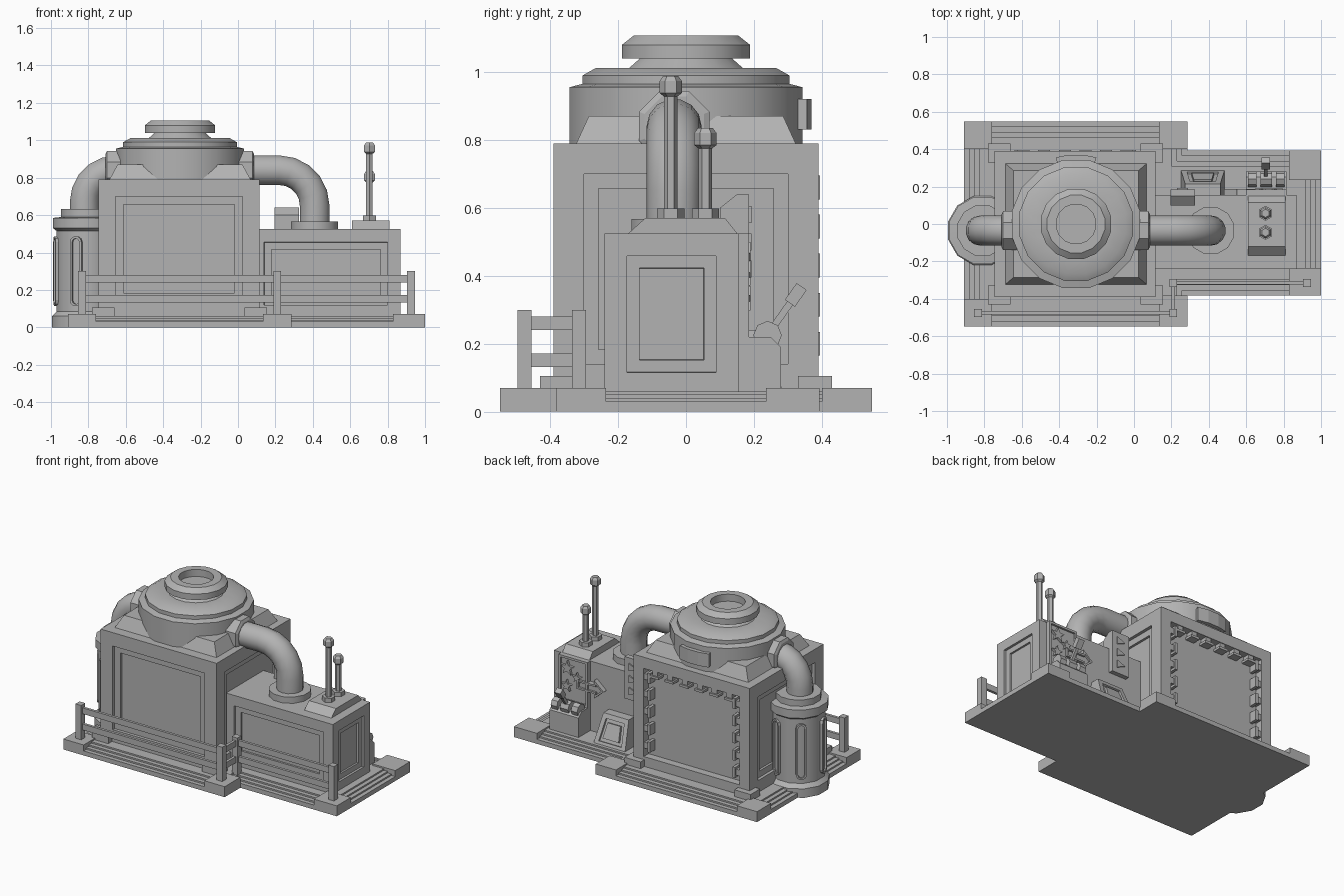
import bpy, bmesh, math
from mathutils import Matrix, Vector

if "Cube" in bpy.data.objects:
    bpy.data.objects.remove(bpy.data.objects["Cube"])

grey = bpy.data.materials.new("stone grey")
grey.diffuse_color = (0.45, 0.45, 0.45, 1)
grey.use_nodes = True
grey.node_tree.nodes["Principled BSDF"].inputs["Base Color"].default_value = grey.diffuse_color


def finish(name, bm, smooth=False):
    bmesh.ops.recalc_face_normals(bm, faces=bm.faces)
    me = bpy.data.meshes.new(name)
    bm.to_mesh(me)
    bm.free()
    me.materials.append(grey)
    ob = bpy.data.objects.new(name, me)
    bpy.context.collection.objects.link(ob)
    if smooth:
        bpy.ops.object.select_all(action='DESELECT')
        ob.select_set(True)
        bpy.context.view_layer.objects.active = ob
        bpy.ops.object.shade_smooth_by_angle(angle=math.radians(35))
    return ob


def box_bm(x0, x1, y0, y1, z0, z1):
    bm = bmesh.new()
    m = Matrix.Translation(((x0+x1)/2, (y0+y1)/2, (z0+z1)/2)) @ Matrix.Diagonal((x1-x0, y1-y0, z1-z0, 1))
    bmesh.ops.create_cube(bm, size=1, matrix=m)
    bm.normal_update()
    return bm


def box(name, *b):
    return finish(name, box_bm(*b))


def face_towards(bm, d):
    return max((f for f in bm.faces), key=lambda f: (f.normal.dot(Vector(d)) > .99, f.calc_center_median().dot(Vector(d))))


def recess(bm, d, steps):
    """Inset the face pointing along d by (width, depth) steps."""
    f = face_towards(bm, d)
    for w, depth in steps:
        bmesh.ops.inset_region(bm, faces=[f], thickness=w, depth=0, use_even_offset=True)
        bmesh.ops.inset_region(bm, faces=[f], thickness=.0005, depth=-depth, use_even_offset=True)


def lathe(name, prof, x, y, n, smooth=True, turn=0.5):
    """Revolve (radius, z) points about a vertical axis."""
    bm = bmesh.new()
    rings = [[bm.verts.new((x+r*math.cos((i+turn)*math.tau/n), y+r*math.sin((i+turn)*math.tau/n), z))
              for i in range(n)] for r, z in prof]
    for a, b in zip(rings, rings[1:]):
        for i in range(n):
            bm.faces.new((a[i], a[(i+1) % n], b[(i+1) % n], b[i]))
    bm.faces.new(rings[0])
    bm.faces.new(rings[-1])
    return finish(name, bm, smooth)


def prism(name, pts, depth, m, groove=None):
    """Extrude a 2D outline along local z, placed by matrix m."""
    bm = bmesh.new()
    f = bm.faces.new([bm.verts.new((u, v, 0)) for u, v in pts])
    f.normal_update()
    if f.normal.z < 0:
        f.normal_flip()
    new = bmesh.ops.extrude_face_region(bm, geom=[f])['geom']
    bmesh.ops.translate(bm, verts=[g for g in new if isinstance(g, bmesh.types.BMVert)], vec=(0, 0, depth))
    bm.normal_update()
    if groove:
        recess(bm, (0, 0, 1), [groove])
    bm.transform(m)
    return finish(name, bm)


def back_wall(x, y, z):
    """Frame whose local z points to +y and local y points up."""
    return Matrix.Translation((x, y, z)) @ Matrix(((-1, 0, 0, 0), (0, 0, 1, 0), (0, 1, 0, 0), (0, 0, 0, 1)))


# Stepped base slabs
for i in range(4):
    s, z = .028*i, .03+.01*i
    box("main_step", -.91+s, .285-s, -.548+s, .548-s, 0, z)
    box("annex_step", 0, 1-s, -.383+s, .393-s, 0, z)
# Base corner blocks
for x0, x1, y0, y1 in ((-.91, -.76, -.548, -.4), (.135, .285, -.548, -.383), (-.91, -.76, .4, .548),
                       (.135, .285, .4, .548), (.83, 1, -.383, -.235), (.83, 1, .235, .393)):
    box("base_corner", x0, x1, y0, y1, 0, .07)

# Main block with recessed panels
bm = box_bm(-.745, .115, -.39, .39, .05, .79)
for d in ((0, -1, 0), (1, 0, 0), (-1, 0, 0)):
    recess(bm, d, [(.09, .02), (.042, .015)])
recess(bm, (0, 1, 0), [(.075, .05)])
finish("main_block", bm)
for x in (-.72, .095):
    for y in (-.38, .38):
        box("corner_foot", x-.06, x+.06, y-.05, y+.05, .05, .105)
# Brackets around the rear opening
for i in range(5):
    z = .2+.115*i
    for x, s in ((-.67, 1), (.04, -1)):
        box("side_bracket", min(x, x+s*.045), max(x, x+s*.045), .34, .385, z-.02, z+.02)
        box("side_bracket_plate", min(x+s*.03, x+s*.05), max(x+s*.03, x+s*.05), .34, .395, z-.035, z+.035)
for i in range(6):
    x = -.59+.11*i
    box("top_bracket", x-.02, x+.02, .34, .385, .67, .716)
    box("top_bracket_plate", x-.032, x+.032, .34, .395, .668, .684)

# Sloped roof and round tank
bm = box_bm(-.69, .07, -.325, .325, .785, .87)
for v in bm.verts:
    if v.co.z > .8:
        v.co.x = -.31+(v.co.x+.31)*.88
        v.co.y *= .88
finish("roof_slope", bm)
lathe("tank", [(.35, .785), (.35, .955), (.31, .965), (.31, .99), (.27, 1.012), (.17, 1.012), (.138, 1.04),
               (.192, 1.04), (.192, 1.08), (.157, 1.107), (.107, 1.107), (.107, 1.06)], -.31, 0, 16)
# Curved plate on the tank
pts = [(r*math.cos(math.radians(a)), r*math.sin(math.radians(a)))
       for r, seq in ((.372, (73, 84, 96, 107)), (.33, (107, 96, 84, 73))) for a in seq]
prism("tank_plate", pts, .09, Matrix.Translation((-.31, 0, .83)))

# Bent pipes
def pipe(name, path):
    bm = bmesh.new()
    n, r, rings = 14, .081, []
    for i, (x, z) in enumerate(path):
        p, q = path[max(i-1, 0)], path[min(i+1, len(path)-1)]
        t = Vector((q[0]-p[0], 0, q[1]-p[1])).normalized()
        side = Vector((0, 1, 0))
        up = t.cross(side)
        rings.append([bm.verts.new(Vector((x, -.035, z)) + r*(math.cos(k*math.tau/n)*side + math.sin(k*math.tau/n)*up))
                      for k in range(n)])
    for a, b in zip(rings, rings[1:]):
        for k in range(n):
            bm.faces.new((a[k], a[(k+1) % n], b[(k+1) % n], b[k]))
    bm.faces.new(rings[0])
    bm.faces.new(rings[-1])
    finish(name, bm, True)


def bend(x0, x1, zend, rad):
    s = 1 if x1 > x0 else -1
    c = x1-s*rad
    return [(x0, .84)] + [(c+s*rad*math.sin(a), .84-rad+rad*math.cos(a))
                          for a in [k*math.pi/10 for k in range(6)]] + [(x1, zend)]


pipe("right_pipe", bend(-.05, .41, .55, .19))
pipe("left_pipe", bend(-.58, -.82, .6, .17))
for x in (.045, -.668):
    ob = lathe("pipe_collar", [(.112, -.04), (.112, .032), (.095, .04)] if x > 0 else [(.095, -.04), (.112, -.032), (.112, .04)],
               0, 0, 8, False)
    ob.matrix_world = Matrix.Translation((x, -.035, .84)) @ Matrix.Rotation(math.pi/2, 4, 'Y')
lathe("right_pipe_flange", [(.13, .52), (.13, .567)], .41, -.035, 12)

# Side cylinder with capsule grooves
lathe("side_cylinder", [(.19, 0), (.19, .06), (.165, .085), (.165, .515), (.185, .53), (.185, .585),
                        (.14, .59), (.14, .632)], -.81, -.035, 12)
cap = [(.033*math.cos(a), s*.155+.033*math.sin(a)) for s, st in ((1, 0), (-1, math.pi))
       for a in [st+k*math.pi/5 for k in range(6)]]
for k in range(6):
    a = math.radians(-109.5+60*k)
    d = Vector((math.cos(a), math.sin(a), 0))
    m = Matrix((Vector((-d.y, d.x, 0)), Vector((0, 0, 1)), d)).transposed().to_4x4()
    prism("cylinder_groove", cap, .03, Matrix.Translation(Vector((-.81, -.035, .3)) + d*.145) @ m, (.012, .015))

# Annex with recessed panels
bm = box_bm(.07, .87, -.24, .155, .05, .525)
recess(bm, (0, -1, 0), [(.07, .015), (.038, .012)])
recess(bm, (1, 0, 0), [(.066, .015), (.036, .012)])
finish("annex", bm)
# Antenna pad and antennas
prism("antenna_pad", [(-.175, .52), (-.12, .57), (.115, .57), (.155, .52)], .2,
      Matrix.Translation((.61, 0, 0)) @ Matrix(((0, 0, 1, 0), (1, 0, 0, 0), (0, 1, 0, 0), (0, 0, 0, 1))))
for y, top in ((-.045, .988), (.057, .835)):
    lathe("antenna", [(.04, .56), (.04, .598), (.02, .598), (.02, top-.06), (.033, top-.05), (.033, top-.015),
                      (.022, top)], .703, y, 6, False)

# Rear panels on the annex
X_PROFILE = Matrix(((0, 0, 1, 0), (1, 0, 0, 0), (0, 1, 0, 0), (0, 0, 0, 1)))
prism("tall_rear_panel", [(.1, .36), (.185, .36), (.185, .64), (.15, .64), (.115, .612), (.1, .6)], .13,
      Matrix.Translation((.195, 0, 0)) @ X_PROFILE)
for z in (.42, .5, .58):
    prism("panel_chevron", [(-.03, -.025), (.03, 0), (-.03, .025)], .01, back_wall(.26, .183, z))
bm = box_bm(.6, .815, .14, .185, .22, .525)
recess(bm, (0, 1, 0), [(.015, .012)])
finish("star_panel", bm)
for x, z, r in ((.75, .45, .05), (.68, .4, .035), (.755, .33, .04)):
    star = [((r if k % 2 == 0 else r*.42)*math.sin(k*math.pi/5), (r if k % 2 == 0 else r*.42)*math.cos(k*math.pi/5))
            for k in range(10)]
    prism("star", star, .02, back_wall(x, .17, z))
prism("arrow_plate", [(-.1, -.03), (.03, -.03), (.03, -.06), (.1, 0), (.03, .06), (.03, .03), (-.1, .03)], .035,
      back_wall(.58, .152, .36), (.012, .012))

# Sloped control console
bm = box_bm(.25, .485, .15, .29, .05, .24)
for v in bm.verts:
    if v.co.z > .1:
        v.co.y -= .075 if v.co.y > .2 else 0
        v.co.x = .3675+(v.co.x-.3675)*.8
bm.normal_update()
f = max(bm.faces, key=lambda f: f.normal.y)
for w, d in ((.03, 0), (.001, -.012), (.02, 0), (.001, .015)):
    bmesh.ops.inset_region(bm, faces=[f], thickness=w, depth=d, use_even_offset=True)
finish("console", bm)

# Lever block with drum and handle
prism("lever_block", [(.15, .05), (.28, .05), (.28, .19), (.25, .22), (.15, .22)], .215,
      Matrix.Translation((.6, 0, 0)) @ X_PROFILE)
for x, w in ((.61, .045), (.677, .06), (.76, .045)):
    prism("lever_drum", [(.24+.042*math.cos(k*math.pi/4), .225+.042*math.sin(k*math.pi/4)) for k in range(8)], w,
          Matrix.Translation((x, 0, 0)) @ X_PROFILE)
handle = Matrix.Translation((.705, .24, .225)) @ Matrix.Rotation(math.radians(-35), 4, 'X')
for name, b in (("lever_arm", (-.01, .01, -.01, .01, 0, .13)), ("lever_grip", (-.022, .022, -.018, .018, .115, .175))):
    bm = box_bm(*b)
    bm.transform(handle)
    finish(name, bm)

# Fence
for x, y in ((-.835, -.475), (.21, -.475), (.21, -.315), (.925, -.315)):
    box("fence_post", x-.021, x+.021, y-.021, y+.021, .05, .3)
for z in (.132, .24):
    box("front_rail", -.835, .21, -.484, -.466, z, z+.04)
    box("return_rail", .201, .219, -.475, -.315, z, z+.04)
    box("annex_rail", .21, .925, -.324, -.306, z, z+.04)
